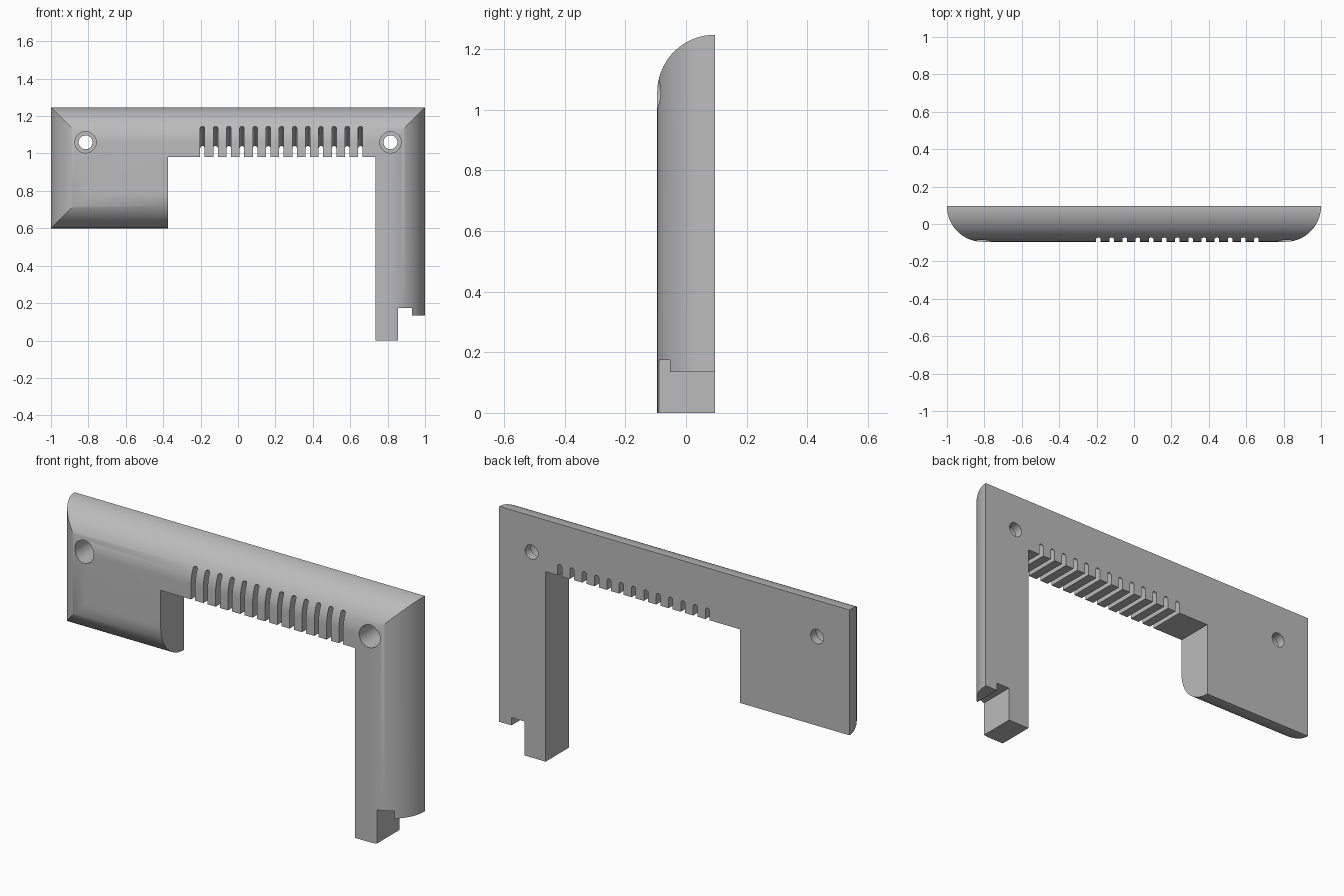
import bpy, bmesh
from math import sin, cos, pi

if "Cube" in bpy.data.objects:
    bpy.data.objects.remove(bpy.data.objects["Cube"])

BACK, R, TOP = 0.095, 0.19, 1.247


def loft(bm, rings):
    """Skin a list of equal-length point rings and cap both ends."""
    loops = [[bm.verts.new(p) for p in ring] for ring in rings]
    n = len(loops[0])
    for a, b in zip(loops, loops[1:]):
        for i in range(n):
            j = (i + 1) % n
            bm.faces.new((a[i], a[j], b[j], b[i]))
    bm.faces.new(loops[0][::-1])
    bm.faces.new(loops[-1])


def finish(bm, name):
    bmesh.ops.recalc_face_normals(bm, faces=bm.faces)
    mesh = bpy.data.meshes.new(name)
    bm.to_mesh(mesh)
    bm.free()
    obj = bpy.data.objects.new(name, mesh)
    bpy.context.collection.objects.link(obj)
    return obj


def outline(inset, y):
    """Cover outline; only the outer edges move in with the rounding."""
    left, right = -1 + inset, 1 - inset
    low, high = 0.6 + inset, TOP - inset
    pts = [(left, low), (-0.375, low), (-0.375, 0.98), (0.735, 0.98),
           (0.735, 0), (right, 0), (right, high), (left, high)]
    return [(x, y, z) for x, z in pts]


# Cover plate with quarter-round outer edges
bm = bmesh.new()
steps = 24
angles = [pi / 2 * k / steps for k in range(steps + 1)]
loft(bm, [outline(R * (1 - cos(a)), BACK - R * sin(a)) for a in angles])
cover = finish(bm, "cover")

bm = bmesh.new()

# Vent slots with a round ceiling that slopes down to the back
half = 0.012


def slot_ring(x, y):
    top = 1.145 - 0.63 * (y + 0.072)
    arc = [(x + half * cos(pi * k / 8), y, top - half + half * sin(pi * k / 8))
           for k in range(9)]
    return arc + [(x - half, y, 0.9), (x + half, y, 0.9)]


for i in range(13):
    x = -0.19 + 0.0704 * i
    loft(bm, [slot_ring(x, -0.2), slot_ring(x, 0.2)])

# Stepped screw holes
for x in (-0.815, 0.815):
    profile = [(0.057, -0.2), (0.057, 0.05), (0.037, 0.05), (0.037, 0.2)]
    loft(bm, [[(x + r * cos(pi * k / 20), y, 1.06 + r * sin(pi * k / 20))
               for k in range(40)] for r, y in profile])

# Notch beside the foot of the leg
notch = [(0.855, -0.1), (1.1, -0.1), (1.1, 0.135),
         (0.93, 0.135), (0.93, 0.175), (0.855, 0.175)]
loft(bm, [[(x, y, z) for x, z in notch] for y in (-0.2, 0.2)])
cutter = finish(bm, "cutter")
cutter.hide_render = True

# Cut the openings
bpy.context.view_layer.objects.active = cover
cover.select_set(True)
mod = cover.modifiers.new("openings", 'BOOLEAN')
mod.operation = 'DIFFERENCE'
mod.solver = 'EXACT'
mod.object = cutter
bpy.ops.object.modifier_apply(modifier=mod.name)
bpy.data.objects.remove(cutter)

# Plain grey finish
grey = bpy.data.materials.new("grey plastic")
grey.use_nodes = True
colour = (0.5, 0.5, 0.5, 1)
grey.diffuse_color = colour
grey.node_tree.nodes["Principled BSDF"].inputs["Base Color"].default_value = colour
cover.data.materials.clear()
cover.data.materials.append(grey)
bpy.ops.object.shade_smooth_by_angle(angle=pi / 6)
